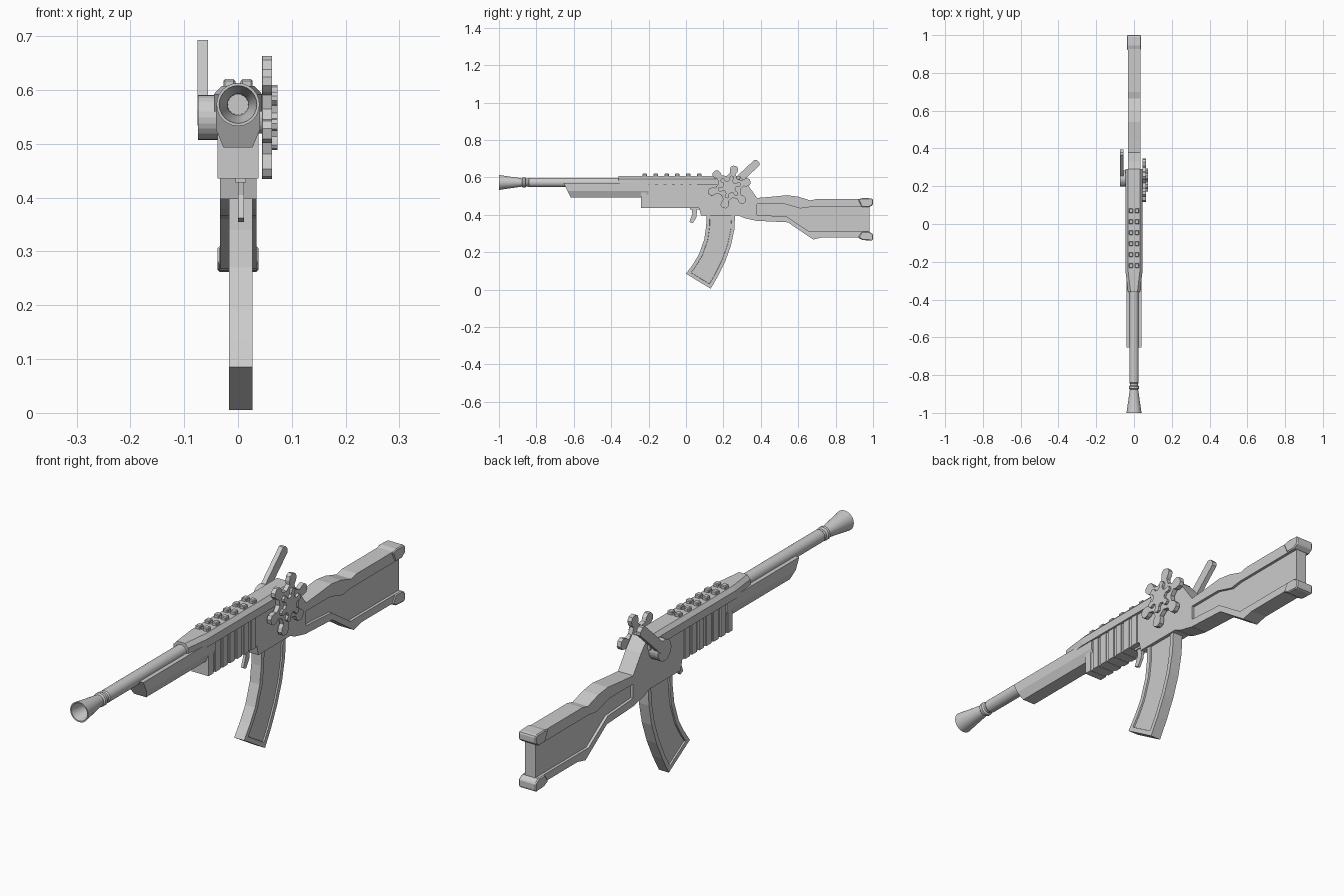
import bpy, bmesh, math

if "Cube" in bpy.data.objects:
    bpy.data.objects.remove(bpy.data.objects["Cube"])


def finish(name, bm, bevel=0, smooth=False):
    bmesh.ops.recalc_face_normals(bm, faces=bm.faces)
    me = bpy.data.meshes.new(name)
    bm.to_mesh(me)
    bm.free()
    ob = bpy.data.objects.new(name, me)
    bpy.context.collection.objects.link(ob)
    if bevel:
        m = ob.modifiers.new("bevel", 'BEVEL')
        m.width, m.segments = bevel, 1
    if smooth:
        bpy.ops.object.select_all(action='DESELECT')
        ob.select_set(True)
        bpy.context.view_layer.objects.active = ob
        bpy.ops.object.shade_smooth_by_angle(angle=math.radians(35))
    return ob


def loft(name, rings, bevel=0, inset=None):
    """Skin equal-length rings of 3D points and cap both ends."""
    bm = bmesh.new()
    vs = [[bm.verts.new(p) for p in r] for r in rings]
    n = len(rings[0])
    for a, b in zip(vs, vs[1:]):
        for i in range(n):
            bm.faces.new((a[i], a[(i + 1) % n], b[(i + 1) % n], b[i]))
    caps = [bm.faces.new(vs[0]), bm.faces.new(vs[-1])]
    bmesh.ops.recalc_face_normals(bm, faces=bm.faces)
    if inset:
        border, depth = inset
        for f in caps:
            bmesh.ops.inset_region(bm, faces=[f], thickness=border, use_even_offset=True)
            bmesh.ops.inset_region(bm, faces=[f], thickness=0.001, depth=-depth, use_even_offset=True)
    return finish(name, bm, bevel)


def prism(name, prof, x0, x1, **kw):
    """Side profile of (y, z) points extruded across x."""
    return loft(name, [[(x, y, z) for y, z in prof] for x in (x0, x1)], **kw)


def box(name, x, y, z, **kw):
    return prism(name, [(y[0], z[0]), (y[1], z[0]), (y[1], z[1]), (y[0], z[1])], *x, **kw)


def lathe(name, prof, z, seg=24):
    """Revolve (y, r) points around the barrel axis."""
    bm = bmesh.new()
    rings = []
    for y, r in prof:
        rings.append([bm.verts.new((r * math.cos(2 * math.pi * i / seg), y,
                                    z + r * math.sin(2 * math.pi * i / seg))) for i in range(seg)])
    for a, b in zip(rings, rings[1:]):
        for i in range(seg):
            bm.faces.new((a[i], a[(i + 1) % seg], b[(i + 1) % seg], b[i]))
    bm.faces.new(rings[0])
    bm.faces.new(rings[-1])
    return finish(name, bm, smooth=True)


def disc(cy, cz, r, n=24):
    return [(cy + r * math.cos(2 * math.pi * i / n), cz + r * math.sin(2 * math.pi * i / n)) for i in range(n)]


# barrel with flared, hollow muzzle and two neck rings
lathe("barrel", [(-0.3, .025), (-.84, .025), (-.845, .021), (-.855, .021), (-.86, .027),
                 (-.872, .027), (-.877, .022), (-.89, .024), (-.94, .031), (-1, .04),
                 (-1, .035), (-.97, .030), (-.93, .020), (-.86, .019)], .573)

# handguard under the barrel, front end raked back
sec = [(-.041, .57), (-.041, .527), (-.027, .493), (.027, .493), (.041, .527), (.041, .57)]
loft("handguard", [[(x, -.655 + (.57 - z) * .5, z) for x, z in sec],
                   [(x, -.2, z) for x, z in sec]])


# upper receiver, chamfered on top and tapered to the front
def upper(y, w):
    return [(-w, y, .56), (w, y, .56), (w, y, .592), (w - .014, y, .607), (-w + .014, y, .607), (-w, y, .592)]


loft("upper_receiver", [upper(-.36, .032), upper(-.25, .045), upper(.29, .045)])

# lower receiver
prism("lower_receiver", [(-.24, .437), (.07, .437), (.08, .397), (.28, .397), (.31, .383), (.38, .367),
                         (.38, .49), (.33, .56), (.29, .604), (-.24, .59)], -.033, .034)

# vertical grip ribs on both sides
for i in range(7):
    y = -.24 + i * .045
    box("grip_rib", (-.038, .038), (y, y + .03), (.436, .565))

# sight rail blocks, paired
for i in range(6):
    y = -.232 + i * .058
    for s in (-1, 1):
        box("rail_block", (s * .016 - .011, s * .016 + .011), (y, y + .024), (.6, .62), bevel=.003)
    box("rail_bridge", (-.006, .006), (y + .005, y + .019), (.6, .613))

# curved magazine with recessed side panels
prism("magazine", [(.11, .42), (.108, .34), (.098, .27), (.07, .19), (.038, .137), (0, .085),
                   (.132, .005), (.172, .074), (.21, .152), (.24, .235), (.258, .32), (.264, .42)],
      -.017, .027, inset=(.018, .006))

# trigger
prism("trigger", [(.028, .45), (.034, .405), (.018, .362), (.036, .355), (.055, .385), (.062, .45)], 0, .011)
box("trigger_mount", (-.005, .015), (.022, .072), (.428, .445))

# stock frame, open at the rear, wrapped around a thinner core
outer_top = [(.98, .485), (.7, .485), (.665, .477), (.6, .497), (.54, .505), (.45, .496), (.375, .49)]
outer_low = [(.375, .368), (.545, .36), (.68, .268), (.73, .28), (.98, .28)]
inner_low = [(.98, .31), (.66, .31), (.54, .39), (.376, .4)]
inner_top = [(.376, .457), (.53, .457), (.61, .434), (.66, .441), (.98, .441)]
prism("stock_frame", outer_top + outer_low + inner_low + inner_top, -.033, .034)
prism("stock_core", [(y, z + .01) for y, z in inner_top] + [(y, z - .01) for y, z in inner_low], -.022, .023)

# butt caps, top and bottom
prism("butt_cap_top", [(.92, .483), (.945, .49), (.995, .488), (1, .482), (1, .455), (.98, .441), (.94, .441)],
      -.038, .038, bevel=.005)
prism("butt_cap_bottom", [(.92, .278), (.945, .265), (.995, .262), (1, .268), (1, .297), (.98, .31), (.94, .31)],
      -.038, .038, bevel=.005)


# six-lobed wheel on the right, with a smaller one on top
def star(scale):
    arm = [(.052, -.03), (.074, -.015), (.088, -.021), (.105, -.021), (.116, -.010)]
    arm += [(r, -t) for r, t in reversed(arm)]
    pts = []
    for k in range(6):
        a = math.radians(15 + 60 * k)
        pts += [(.232 + scale * (r * math.cos(a) - t * math.sin(a)),
                 .549 + scale * (r * math.sin(a) + t * math.cos(a))) for r, t in arm]
    return pts


prism("wheel", star(1), .045, .063, bevel=.003)
prism("wheel_hub", star(.53), .06, .073)
prism("wheel_axle", disc(.232, .549, .03), -.02, .05)

# bolt hub and slanted lever on the left
prism("lever_hub", disc(.24, .549, .042), -.074, -.03)
c, s = math.cos(math.radians(43)), math.sin(math.radians(43))
prism("lever", [(.24 + u * c - v * s, .549 + u * s + v * c)
                for u, v in ((0, -.02), (.19, -.02), (.2, -.01), (.2, .01), (.19, .02), (0, .02))], -.075, -.056)
